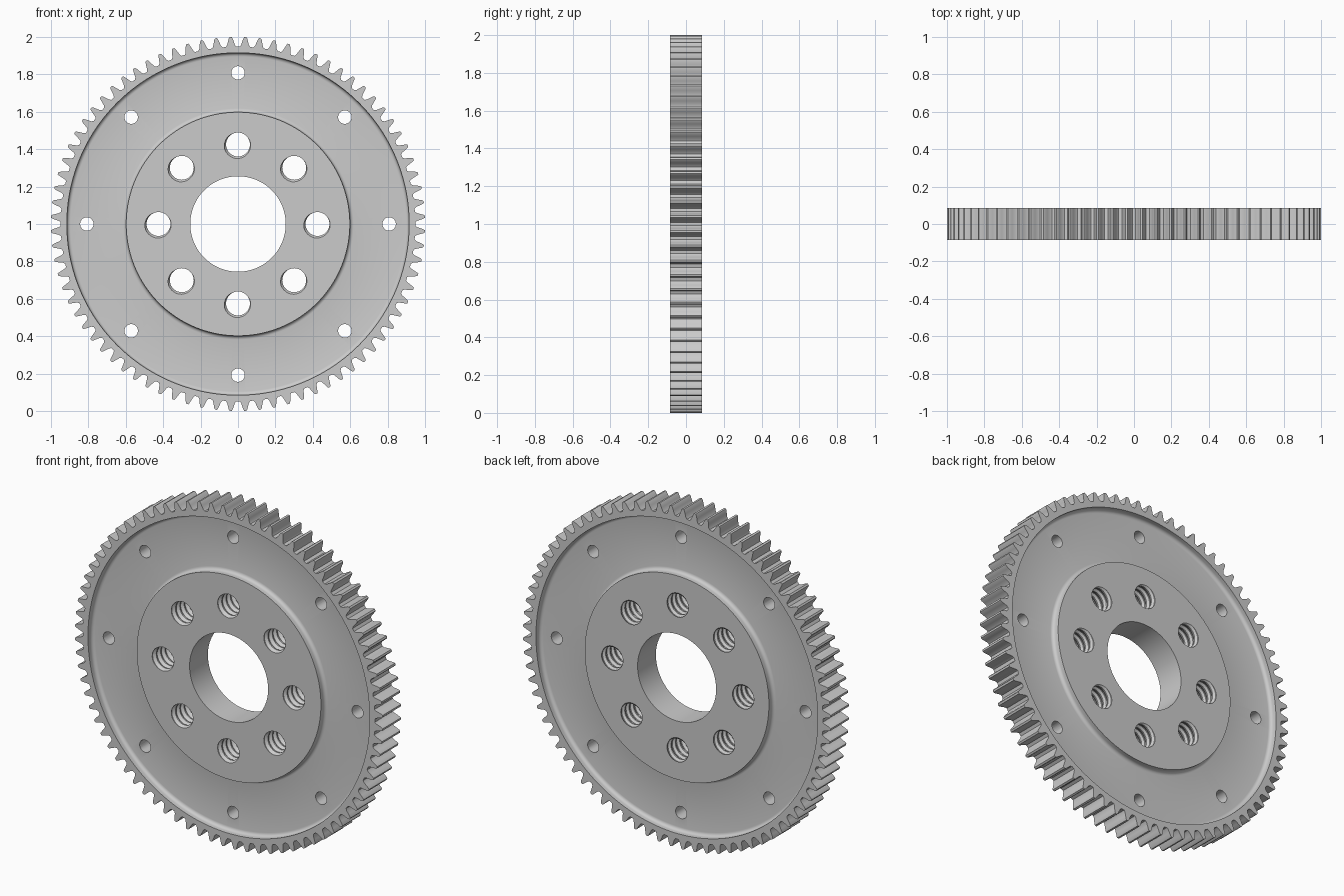
import bpy, bmesh
from math import sin, cos, pi, tau

if "Cube" in bpy.data.objects:
    bpy.data.objects.remove(bpy.data.objects["Cube"])

H = 0.085        # half thickness of the gear
FLOOR = 0.045    # half thickness of the recessed web
TEETH = 80


def polar(r, a, y, cx=0.0, cz=1.0):
    """Point on a circle around an axis running along y."""
    return (cx + r * cos(a), y, cz + r * sin(a))


def finish(bm, name):
    bmesh.ops.recalc_face_normals(bm, faces=bm.faces)
    me = bpy.data.meshes.new(name)
    bm.to_mesh(me)
    bm.free()
    ob = bpy.data.objects.new(name, me)
    bpy.context.collection.objects.link(ob)
    return ob


# Tooth outline: (fraction of pitch, radius), rounded tip and root
half = [(0.07, 1.0), (0.13, 0.993), (0.20, 0.976), (0.28, 0.957), (0.38, 0.948)]
tooth = [(-f, r) for f, r in reversed(half)] + half
outline = [((i + 0.5 + f) * tau / TEETH, r) for i in range(TEETH) for f, r in tooth]

# Cross-section: bore, hub face, filleted recess, rim face (None = tooth radius)
R = 0.02
front = [(0.255, -H), (0.598, -H)]
for k in range(5):
    a = k / 4 * pi / 2
    front.append((0.598 + R - R * cos(a), -FLOOR - R + R * sin(a)))
for k in range(5):
    a = k / 4 * pi / 2
    front.append((0.915 - R + R * sin(a), -FLOOR - R + R * cos(a)))
front += [(0.915, -H), (None, -H)]
section = front + [(r, -y) for r, y in reversed(front)]

# Gear body: section swept round the tooth outline
bm = bmesh.new()
rings = [[bm.verts.new(polar(rt if r is None else r, a, y)) for a, rt in outline]
         for r, y in section]
n = len(outline)
for i, ring in enumerate(rings):
    nxt = rings[(i + 1) % len(rings)]
    for j in range(n):
        bm.faces.new((ring[j], ring[(j + 1) % n], nxt[(j + 1) % n], nxt[j]))
gear = finish(bm, "gear")


def add_pin(bm, cx, cz, r, seg=32):
    """Plain cylinder for a through hole."""
    lo, hi = [[bm.verts.new(polar(r, tau * j / seg, y, cx, cz)) for j in range(seg)]
              for y in (-0.15, 0.15)]
    bm.faces.new(lo)
    bm.faces.new(hi)
    for j in range(seg):
        k = (j + 1) % seg
        bm.faces.new((lo[j], lo[k], hi[k], hi[j]))


def add_screw(bm, cx, cz, minor, major, pitch=0.04, turns=7, seg=32):
    """Closed helical thread for a tapped hole."""
    shape = [(0.0, minor), (0.2, minor), (0.45, major), (0.6, major)]
    m = len(shape)
    rows = turns * m
    y0 = -H - pitch * 1.875
    v = {}
    for j in range(seg):
        for k in range(rows + 1 + (m if j == 0 else 0)):
            f, r = shape[k % m]
            y = y0 + pitch * (k // m + f + j / seg)
            v[k, j] = bm.verts.new(polar(r, -tau * j / seg, y, cx, cz))
    at = lambda k, j: v[k, j] if j < seg else v[k + m, 0]
    for k in range(rows):
        for j in range(seg):
            bm.faces.new((at(k, j), at(k, j + 1), at(k + 1, j + 1), at(k + 1, j)))
    for k in (0, rows):
        loop = [at(k, j) for j in range(seg + 1)] + [at(k + i, 0) for i in range(m - 1, 0, -1)]
        mid = bm.verts.new((cx, y0 + pitch * (k / m + 0.5), cz))
        for i, p in enumerate(loop):
            bm.faces.new((p, loop[(i + 1) % len(loop)], mid))


# Eight tapped hub holes and eight small web holes
bm = bmesh.new()
for i in range(8):
    a = i * tau / 8
    add_screw(bm, 0.425 * cos(a), 1 + 0.425 * sin(a), 0.064, 0.076)
    add_pin(bm, 0.808 * cos(a), 1 + 0.808 * sin(a), 0.036)
cutter = finish(bm, "hole_cutter")
cutter.hide_render = True

mod = gear.modifiers.new("holes", 'BOOLEAN')
mod.operation = 'DIFFERENCE'
mod.solver = 'EXACT'
mod.object = cutter
bpy.context.view_layer.objects.active = gear
gear.select_set(True)
bpy.ops.object.modifier_apply(modifier=mod.name)
bpy.data.objects.remove(cutter)
bpy.ops.object.shade_smooth_by_angle(angle=pi / 6)
